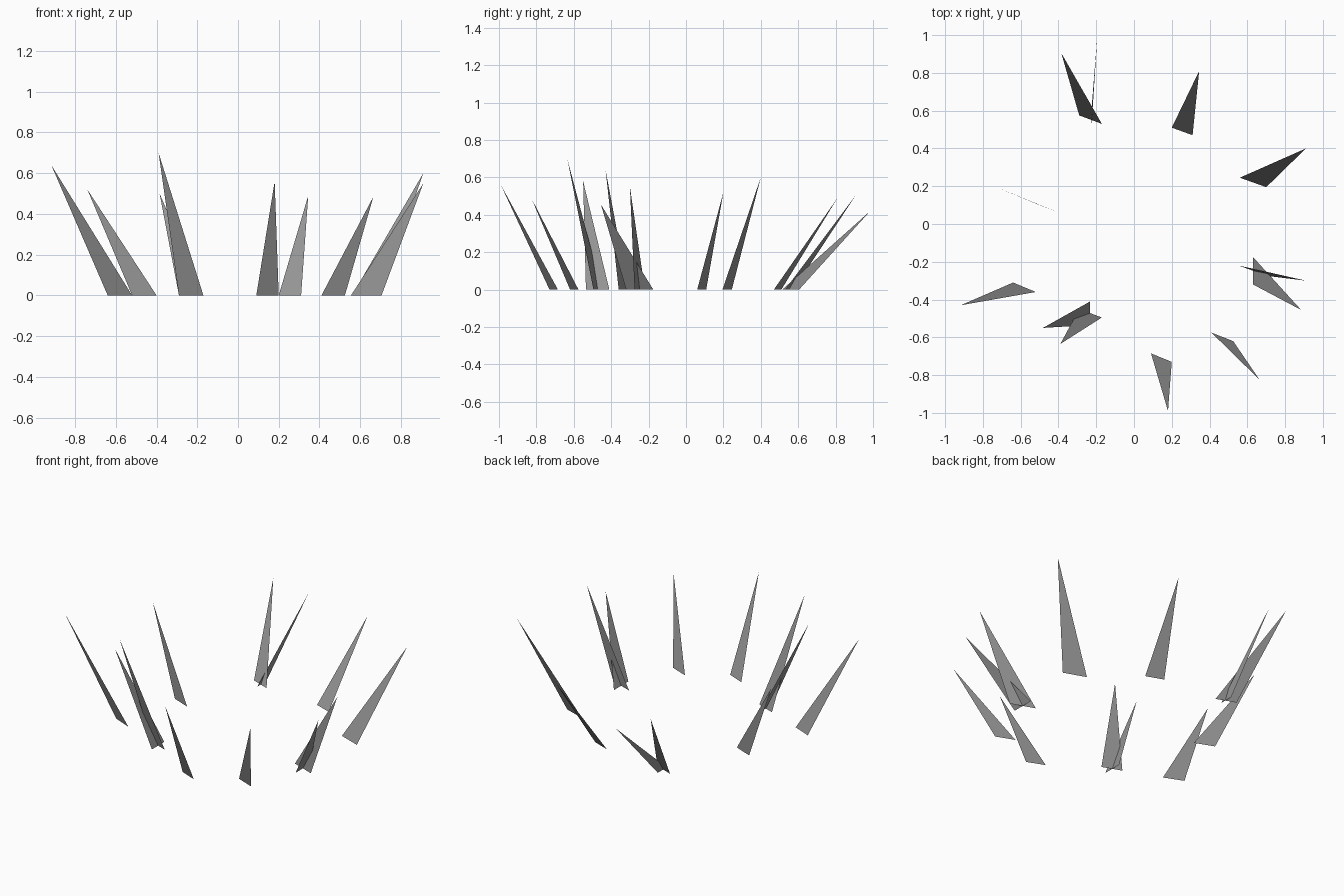
import bpy

# One flat grey for every blade
grey = bpy.data.materials.new("blade grey")
grey.diffuse_color = (0.3, 0.3, 0.3, 1)


def blade(name, base_a, base_b, tip):
    """A single thin triangular grass blade: two ground points and a tip."""
    mesh = bpy.data.meshes.new(name)
    mesh.from_pydata([(*base_a, 0), (*base_b, 0), tip], [], [(0, 1, 2)])
    mesh.materials.append(grey)
    obj = bpy.data.objects.new(name, mesh)
    bpy.context.collection.objects.link(obj)


# Ring of outward-leaning blades: left base, right base, tip
ring = [
    ((-0.29, 0.575), (-0.17, 0.53), (-0.385, 0.905, 0.50)),
    ((0.20, 0.51), (0.31, 0.47), (0.345, 0.81, 0.49)),
    ((0.56, 0.245), (0.70, 0.195), (0.91, 0.40, 0.60)),
    ((0.555, -0.22), (0.705, -0.275), (0.91, -0.30, 0.55)),
    ((0.41, -0.575), (0.525, -0.62), (0.665, -0.825, 0.485)),
    ((0.09, -0.685), (0.20, -0.73), (0.18, -0.99, 0.56)),
    ((-0.29, -0.45), (-0.17, -0.495), (-0.39, -0.635, 0.70)),
    ((-0.64, -0.31), (-0.52, -0.36), (-0.917, -0.43, 0.64)),
    ((-0.52, 0.108), (-0.40, 0.06), (-0.74, 0.20, 0.52)),
]
for i, points in enumerate(ring):
    blade(f"grass_blade_{i + 1}", *points)

# Blades crossing three of the ring blades, with bases running front to back
crossing = [
    (-0.225, 0.515, 0.605, (-0.195, 0.985, 0.42)),
    (0.63, -0.32, -0.175, (0.885, -0.455, 0.455)),
    (-0.232, -0.535, -0.41, (-0.482, -0.55, 0.58)),
]
for i, (x, y0, y1, tip) in enumerate(crossing):
    blade(f"crossing_blade_{i + 1}", (x, y0), (x, y1), tip)
